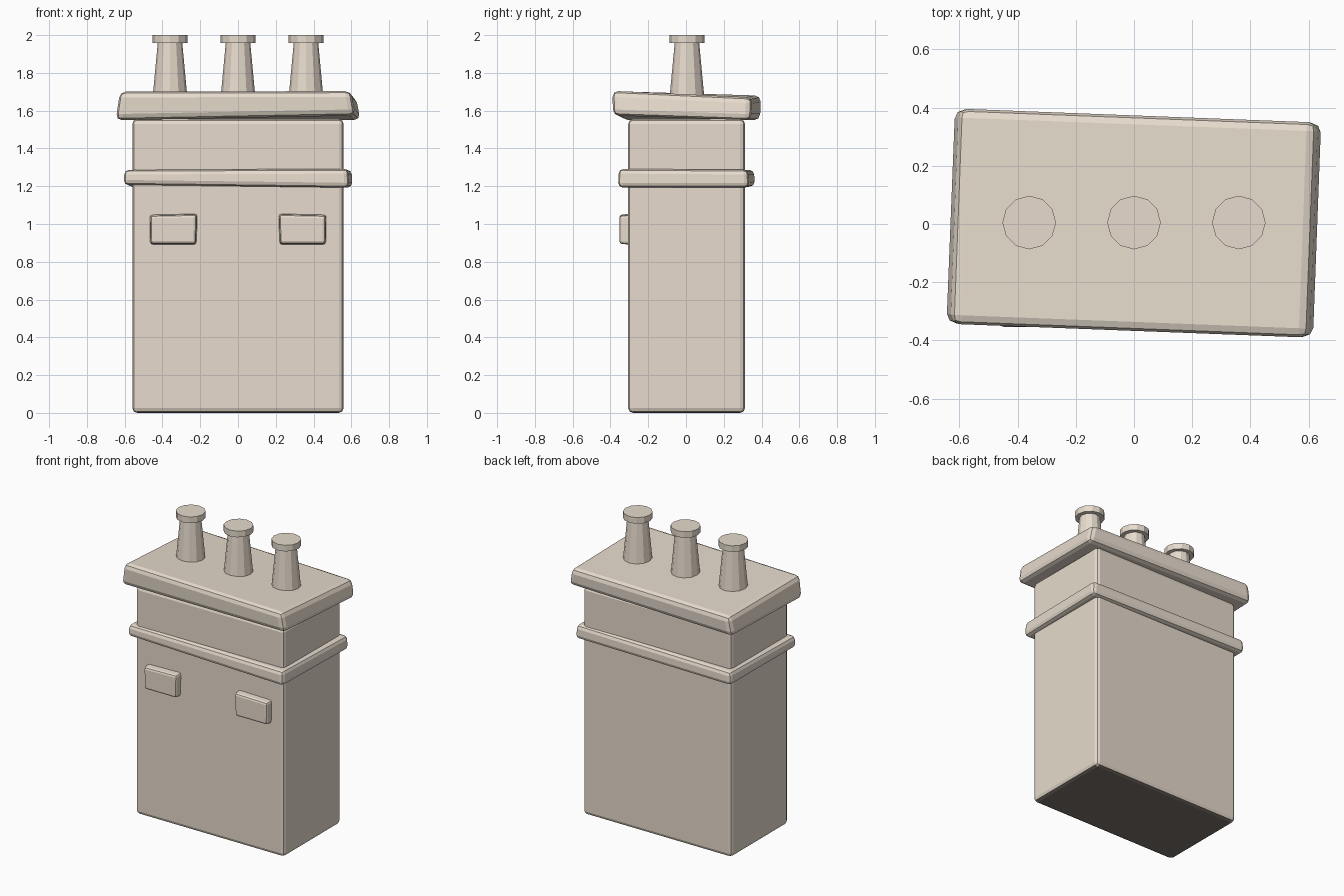
import bpy, bmesh, math
from mathutils import Matrix, Vector

if "Cube" in bpy.data.objects:
    bpy.data.objects.remove(bpy.data.objects["Cube"])


def material(name, rgb):
    m = bpy.data.materials.new(name)
    m.diffuse_color = (*rgb, 1)
    m.use_nodes = True
    m.node_tree.nodes["Principled BSDF"].inputs["Base Color"].default_value = m.diffuse_color
    return m


beige = material("warm_beige", (0.81, 0.72, 0.62))
dark = material("dark_underside", (0.20, 0.175, 0.15))


def finish(name, bm, bevel=0, segments=2, dark_below=None):
    bmesh.ops.recalc_face_normals(bm, faces=bm.faces)
    if bevel:
        bmesh.ops.bevel(bm, geom=bm.edges[:], offset=bevel, segments=segments,
                        profile=0.5, affect='EDGES')
    # faces that point down get the dark colour
    bm.normal_update()
    if dark_below is not None:
        for f in bm.faces:
            f.material_index = int(f.normal.z < dark_below)
    me = bpy.data.meshes.new(name)
    bm.to_mesh(me)
    bm.free()
    me.materials.append(beige)
    if dark_below is not None:
        me.materials.append(dark)
    ob = bpy.data.objects.new(name, me)
    bpy.context.collection.objects.link(ob)
    return ob


def hexa(name, bottom, top, bevel, dark_below=None):
    """Beveled block from four bottom and four top corners."""
    bm = bmesh.new()
    b = [bm.verts.new(p) for p in bottom]
    t = [bm.verts.new(p) for p in top]
    bm.faces.new(b[::-1])
    bm.faces.new(t)
    for i in range(4):
        j = (i + 1) % 4
        bm.faces.new((b[i], b[j], t[j], t[i]))
    return finish(name, bm, bevel, 2, dark_below)


def rect(hx, hy, z, cy=0.0, yaw=0.0, dz=(0, 0, 0, 0)):
    rot = Matrix.Rotation(math.radians(yaw), 3, 'Z')
    pts = []
    for (sx, sy), d in zip(((-1, -1), (1, -1), (1, 1), (-1, 1)), dz):
        p = rot @ Vector((sx * hx, sy * hy, 0))
        pts.append((p.x, p.y + cy, z + d))
    return pts


# tank body
hexa("tank_body", rect(0.559, 0.309, 0.0, 0.003), rect(0.559, 0.309, 1.555, 0.003), 0.025, -0.9)

# crooked band around the tank
hexa("tank_band",
     rect(0.597, 0.347, 1.198, 0.002, -1.5, (0.01, -0.005, -0.005, 0.0)),
     rect(0.593, 0.343, 1.287, 0.002, -1.5, (0.0, 0.005, 0.0, 0.0)), 0.025)

# slightly twisted lid
hexa("tank_lid",
     rect(0.635, 0.366, 1.55, 0.003, -2.2, (0.0, 0.025, 0.0, 0.0)),
     rect(0.612, 0.371, 1.69, 0.003, -2.2, (0.012, 0.015, -0.02, -0.01)), 0.032)

# front brackets, mirrored
for side, s in (("left", -1), ("right", 1)):
    def plate(y, g):
        return [(s * (0.219 + g), y, 0.89 + g), (s * (0.466 - g), y, 0.89 + g),
                (s * (0.469 - g), y, 1.05 - g), (s * (0.214 + g), y, 1.055 - g)]
    hexa("front_bracket_" + side, plate(-0.29, 0), plate(-0.353, 0.006), 0.014)

# insulator bushings: tapered post with a collar
for i, x in enumerate((-0.36, 0, 0.36)):
    bm = bmesh.new()
    rings = []
    for r, z in ((0.093, 1.66), (0.065, 1.958), (0.092, 1.958), (0.092, 2.0)):
        rings.append([bm.verts.new((x + r * math.cos(k * math.pi / 6),
                                    0.005 + r * math.sin(k * math.pi / 6), z))
                      for k in range(12)])
    for a, b in zip(rings, rings[1:]):
        for k in range(12):
            j = (k + 1) % 12
            bm.faces.new((a[k], a[j], b[j], b[k]))
    bm.faces.new(rings[0][::-1])
    bm.faces.new(rings[-1])
    finish("bushing_%d" % (i + 1), bm)
